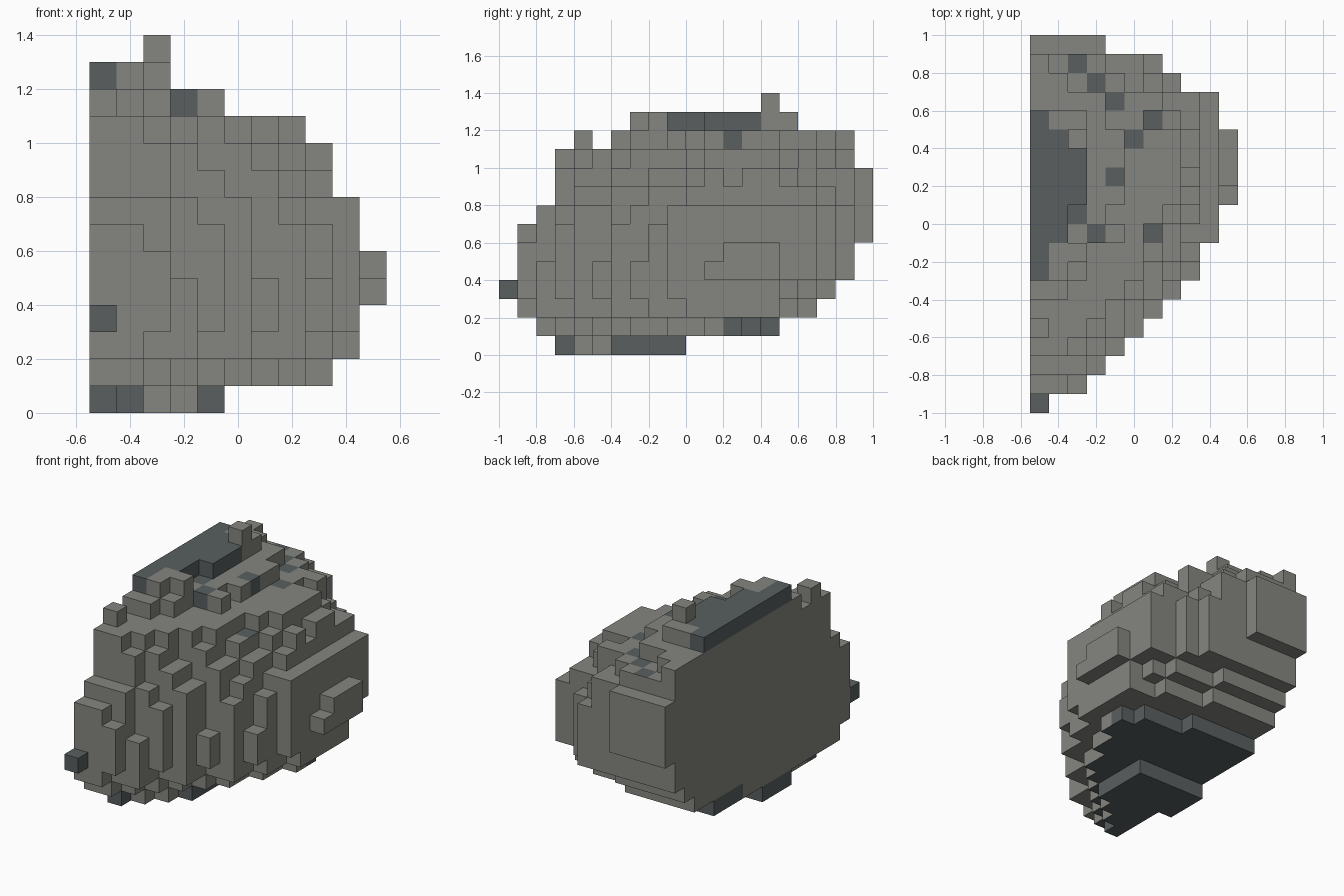
import bpy
import bmesh
from mathutils import Vector

if "Cube" in bpy.data.objects:
    bpy.data.objects.remove(bpy.data.objects["Cube"], do_unlink=True)

STEP = 0.1
STONE, SLATE = 0, 1


def material(name, rgb):
    mat = bpy.data.materials.new(name)
    mat.use_nodes = True
    mat.diffuse_color = (*rgb, 1)
    shader = next(n for n in mat.node_tree.nodes if n.type == "BSDF_PRINCIPLED")
    shader.inputs["Base Color"].default_value = (*rgb, 1)
    shader.inputs["Roughness"].default_value = 0.9
    return mat


MATERIALS = [material("grey stone", (0.235, 0.235, 0.215)),
             material("dark slate", (0.1, 0.114, 0.117))]

# Plan outline: blocks out from the flat wall, for each row from front to back
PLAN = [1, 3, 4, 5, 6, 7, 8, 9, 9, 10, 10, 11, 11, 11, 11, 10, 10, 8, 7, 4]
# Layers from the bottom: inset from the plan, first row, last row
LAYERS = [(3, 3, 9), (2, 2, 14), (1, 1, 16), (1, 1, 17), (0, 1, 18), (0, 1, 18),
          (1, 1, 19), (1, 2, 19), (2, 3, 19), (2, 3, 19), (3, 3, 18), (6, 6, 18),
          (8, 7, 15)]
# Layer at which the upright rib of each front row ends
RIB_TOP = {1: 6, 2: 5, 3: 7, 4: 8, 5: 5, 6: 7, 7: 5, 8: 7, 9: 8, 10: 8}


def layer_width(row, level):
    inset, first, last = LAYERS[level]
    if not first <= row <= last:
        return 0
    if row in RIB_TOP and 3 <= level < 8:
        # Front ribs
        inset = 0 if level < RIB_TOP[row] else max(inset, 1)
    elif row in RIB_TOP and level in (2, 8) and row % 2 == 0:
        # Every other rib reaches lower, with a step above it
        inset = 0 if level == 2 else 1
    elif row >= 15 and 4 <= level < 10:
        # Blunt upright back
        inset = 0 if level < 8 or row == 19 else 1 + (level == 9 and row < 18)
    elif 11 <= row <= 14 and level in (4, 5):
        # Low bar on the bulging side
        inset = 1 if (row, level) == (11, 5) else 0
    if (level == 10 and row in (9, 15)) or (level == 9 and row in (5, 7, 9, 12, 16)):
        inset += 1
    width = PLAN[row] - inset
    if level == 0:
        return min(width, 5)
    if level < 4:
        width = min(width, 5 + 3 * (last - row))
    if level in (6, 7):
        width = min(width, 10)
    return width


# Stepped body, base and top, filled layer by layer
body, base_slab, top_slab = {}, {}, {}
for row in range(len(PLAN)):
    for level in range(len(LAYERS)):
        for col in range(layer_width(row, level)):
            cell = (col, row, level)
            if level == 0:
                # The base is set back from the flat wall near the front
                if col > 0 or row > 6:
                    base_slab[cell] = STONE if row in (4, 5) else SLATE
            elif level == 12:
                top_slab[cell] = SLATE
            else:
                body[cell] = SLATE if level == 1 and row >= 12 else STONE

# Dark blocks just under the top
for cell in [(3, 9, 11), (4, 12, 11)]:
    body[cell] = SLATE
body[(4, 9, 11)] = STONE

# Loose blocks standing proud of the surface
rim_blocks = {c: STONE for c in [(1, 7, 12), (1, 8, 12), (2, 8, 12),
                                 (2, 14, 12), (1, 15, 12), (2, 15, 12)]}
for cell in rim_blocks:
    top_slab.pop(cell, None)
    body.setdefault((cell[0], cell[1], 11), STONE)
peak_block = {(2, 14, 13): STONE}
front_top_block = {(0, 4, 11): STONE}
front_nub = {(0, 0, 3): SLATE}

# Dark patches on upward faces
PATCHES = {(2, 18), (3, 17), (4, 16), (6, 15), (5, 14), (6, 9), (2, 10),
           (3, 9), (4, 12)}

PARTS = {"boulder_body": body, "base_slab": base_slab, "top_slab": top_slab,
         "rim_blocks": rim_blocks, "peak_block": peak_block,
         "front_top_block": front_top_block, "front_nub": front_nub}
SOLID = set().union(*PARTS.values())


def build(name, cells):
    bm = bmesh.new()
    verts = {}

    def corner(point):
        key = tuple(round(c) for c in point)
        if key not in verts:
            x, y, z = key
            verts[key] = bm.verts.new((x * STEP - 0.55, y * STEP - 1, z * STEP))
        return verts[key]

    # Make only the faces that are not covered by a neighbouring block
    for cell, colour in cells.items():
        for axis in range(3):
            for side in (0, 1):
                near = list(cell)
                near[axis] += 2 * side - 1
                if tuple(near) in SOLID:
                    continue
                u, v = Vector((0, 0, 0)), Vector((0, 0, 0))
                u[(axis + 1) % 3] = 1
                v[(axis + 2) % 3] = 1
                start = Vector(cell)
                start[axis] += side
                loop = [start, start + u, start + u + v, start + v]
                if not side:
                    loop.reverse()
                face = bm.faces.new([corner(p) for p in loop])
                face.material_index = colour
                if axis == 2:
                    patch = side and cell[:2] in PATCHES
                    underside = not side and cell[2] <= 1
                    if patch or underside:
                        face.material_index = SLATE
    mesh = bpy.data.meshes.new(name)
    bm.to_mesh(mesh)
    bm.free()
    for mat in MATERIALS:
        mesh.materials.append(mat)
    bpy.context.collection.objects.link(bpy.data.objects.new(name, mesh))


for part_name, part_cells in PARTS.items():
    build(part_name, part_cells)
